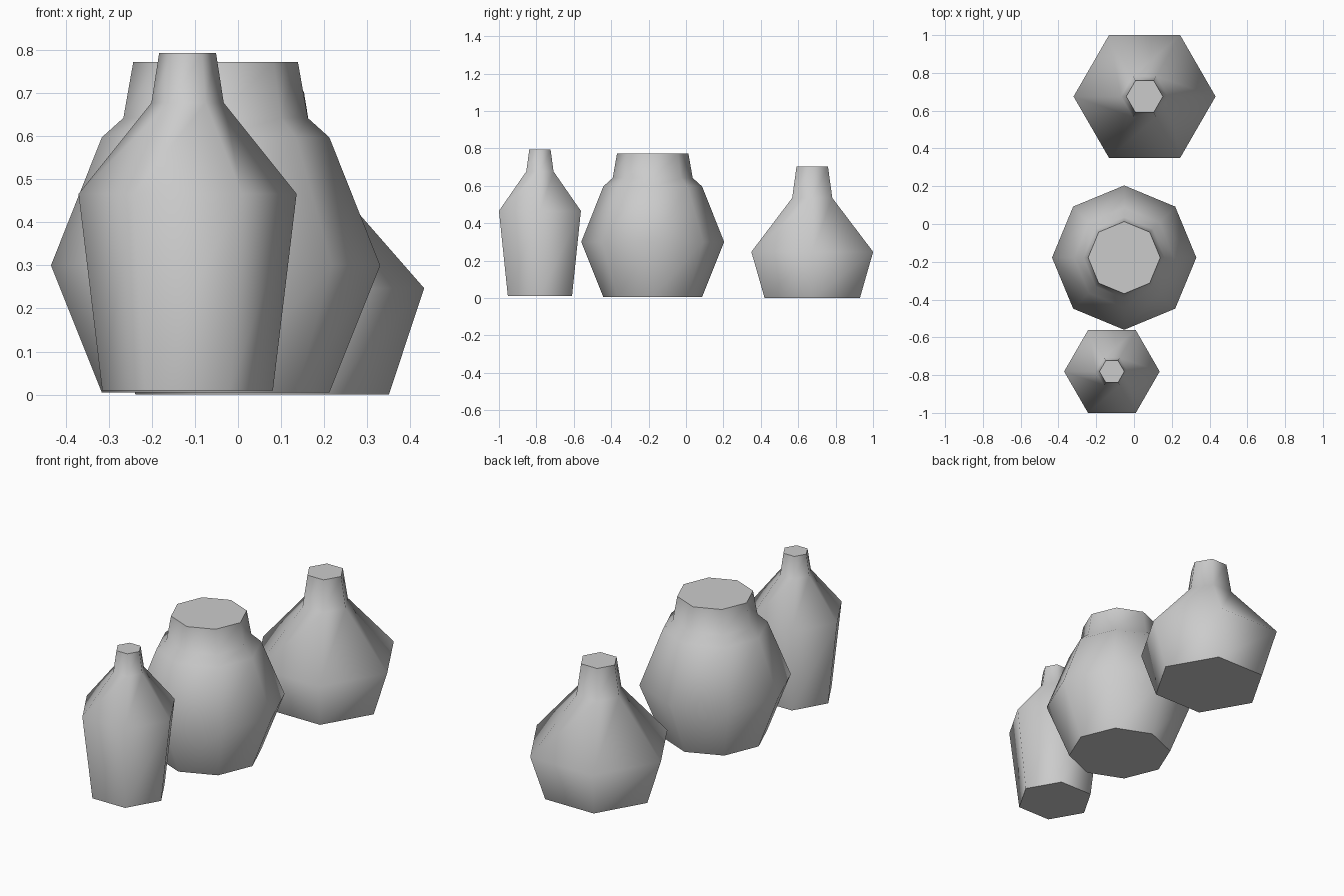
import bpy
import bmesh
from math import cos, sin, tau

cube = bpy.data.objects.get("Cube")
if cube:
    bpy.data.objects.remove(cube, do_unlink=True)

# Plain grey ceramic
clay = bpy.data.materials.new("grey_ceramic")
clay.use_nodes = True
clay.diffuse_color = (0.6, 0.6, 0.6, 1)
clay.node_tree.nodes["Principled BSDF"].inputs["Base Color"].default_value = clay.diffuse_color


def vase(name, sides, x, y, profile):
    """Loft rings of (radius, height) into a closed, faceted vase."""
    bm = bmesh.new()
    rings = [[bm.verts.new((r * cos(tau * i / sides), r * sin(tau * i / sides), z))
              for i in range(sides)] for r, z in profile]
    for low, high in zip(rings, rings[1:]):
        for i in range(sides):
            j = (i + 1) % sides
            bm.faces.new((low[i], low[j], high[j], high[i])).smooth = True
    # Flat caps with crisp rims
    for cap in (bm.faces.new(rings[0][::-1]), bm.faces.new(rings[-1])):
        for edge in cap.edges:
            edge.smooth = False
    mesh = bpy.data.meshes.new(name)
    bm.to_mesh(mesh)
    bm.free()
    mesh.materials.append(clay)
    obj = bpy.data.objects.new(name, mesh)
    obj.location = (x, y, 0)
    bpy.context.collection.objects.link(obj)
    return obj


# Tall slim vase, round-bellied jar, wide-bottomed bottle
vase("tall_vase", 6, -0.117, -0.781,
     [(0.198, 0.01), (0.253, 0.466), (0.084, 0.677), (0.066, 0.793)])
vase("round_jar", 8, -0.052, -0.178,
     [(0.264, 0.005), (0.382, 0.30), (0.264, 0.597), (0.214, 0.642), (0.191, 0.772)])
vase("wide_bottle", 6, 0.056, 0.675,
     [(0.294, 0.0), (0.376, 0.247), (0.124, 0.535), (0.097, 0.703)])
